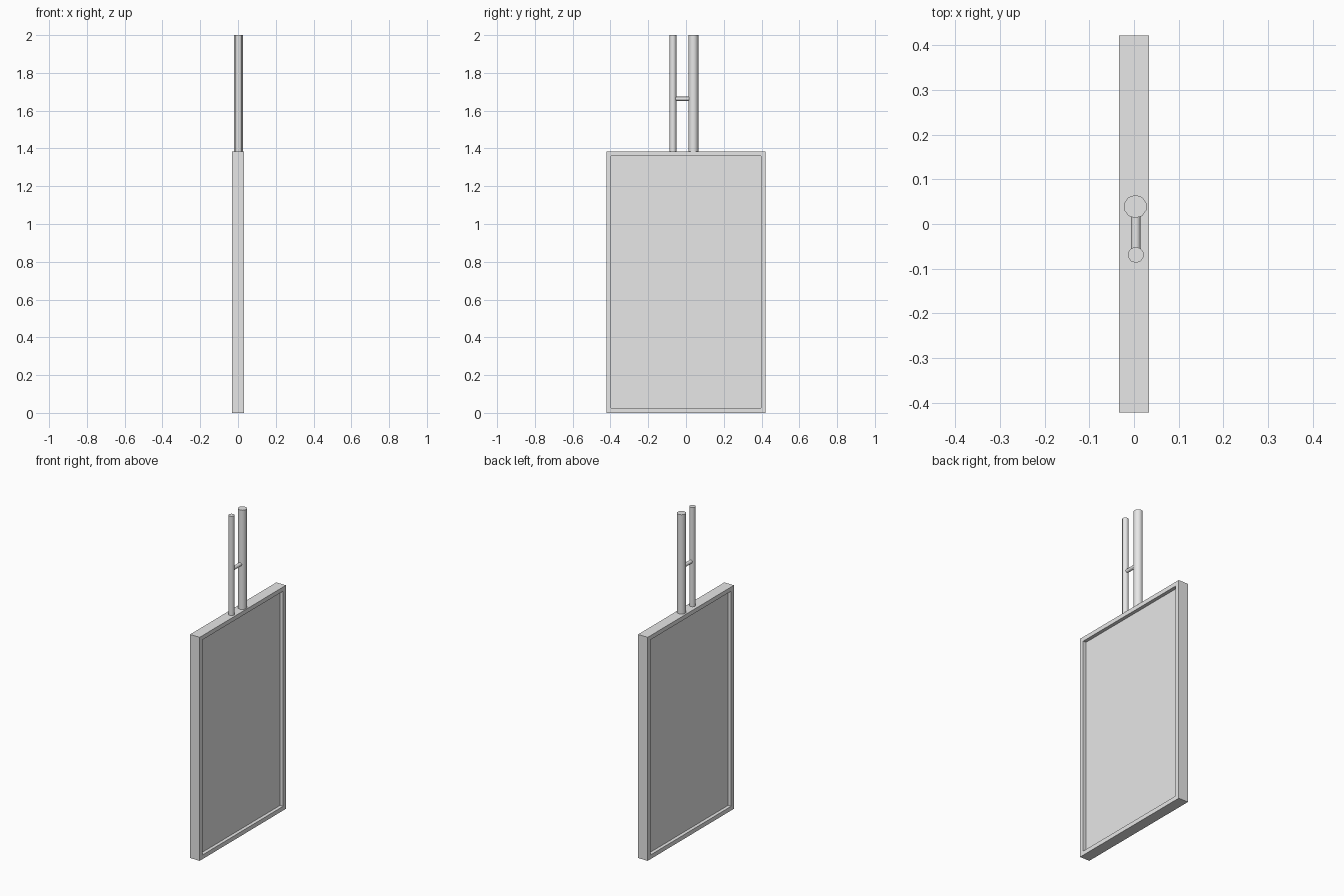
import bpy, bmesh, math
from mathutils import Vector

cube = bpy.data.objects.get("Cube")
if cube:
    bpy.data.objects.remove(cube, do_unlink=True)

grey = bpy.data.materials.new("light_grey")
grey.use_nodes = True
colour = (0.8, 0.8, 0.8, 1)
grey.diffuse_color = colour
grey.node_tree.nodes["Principled BSDF"].inputs["Base Color"].default_value = colour

WIDTH, HEIGHT, THICK = 0.844, 1.385, 0.066
BORDER, RECESS = 0.037, 0.021


def finish(name, bm):
    mesh = bpy.data.meshes.new(name)
    bm.to_mesh(mesh)
    bm.free()
    mesh.materials.append(grey)
    obj = bpy.data.objects.new(name, mesh)
    bpy.context.collection.objects.link(obj)
    return obj


def rod(name, start, end, radius, sides):
    """Smooth-sided rod with flat caps between two points."""
    start, end = Vector(start), Vector(end)
    axis = end - start
    bm = bmesh.new()
    bmesh.ops.create_cone(bm, cap_ends=True, segments=sides, radius1=radius,
                          radius2=radius, depth=axis.length)
    obj = finish(name, bm)
    turn = axis.to_track_quat('Z', 'Y').to_matrix().to_4x4()
    obj.data.transform(turn)
    obj.data.transform(obj.matrix_world.Translation((start + end) / 2))
    bpy.ops.object.select_all(action='DESELECT')
    obj.select_set(True)
    bpy.context.view_layer.objects.active = obj
    bpy.ops.object.shade_smooth_by_angle(angle=math.radians(50))
    return obj


# Sign board: slab with a recessed panel on each broad face
bm = bmesh.new()
bmesh.ops.create_cube(bm, size=1)
bmesh.ops.scale(bm, vec=(THICK, WIDTH, HEIGHT), verts=bm.verts)
bmesh.ops.translate(bm, vec=(0, 0, HEIGHT / 2), verts=bm.verts)
broad = [f for f in bm.faces if abs(f.normal.x) > 0.9]
bmesh.ops.inset_individual(bm, faces=broad, thickness=BORDER)
# Step each panel straight inwards, leaving square walls
walls = bmesh.ops.inset_individual(bm, faces=broad, thickness=0, depth=-RECESS)
finish("sign_board", bm)

# Hanging poles and the bar that ties them together
rod("main_pole", (0.003, 0.039, HEIGHT), (0.003, 0.039, 2), 0.026, 10)
rod("thin_pole", (0.004, -0.069, HEIGHT), (0.004, -0.069, 2), 0.018, 10)
rod("tie_bar", (0.004, -0.06, 1.663), (0.004, 0.03, 1.663), 0.011, 10)
